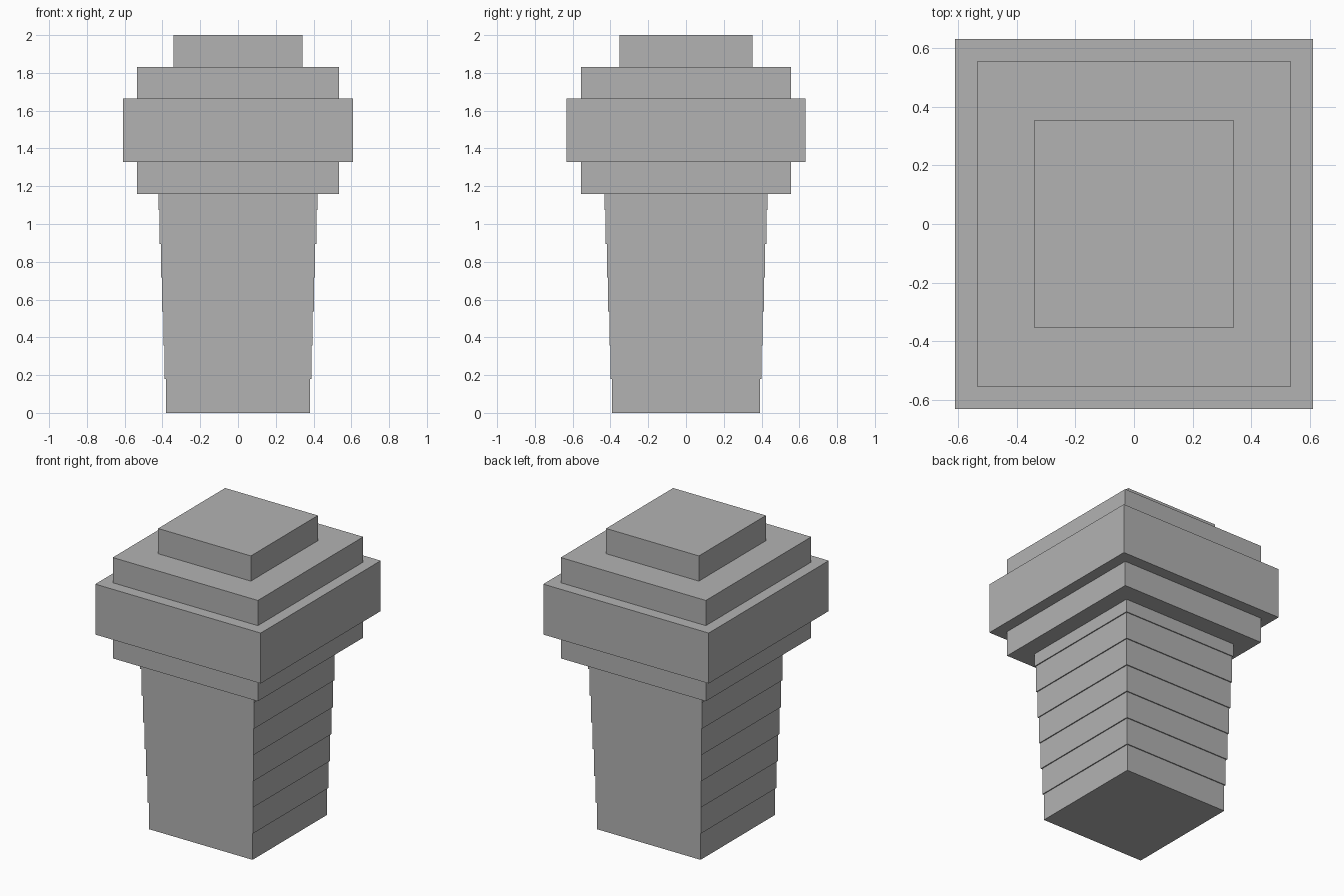
import bpy

cube = bpy.data.objects.get("Cube")
if cube:
    bpy.data.objects.remove(cube, do_unlink=True)

# Single flat grey
stone = bpy.data.materials.new("plain_grey")
stone.use_nodes = True
grey = (0.448, 0.448, 0.448, 1)
stone.diffuse_color = grey
stone.node_tree.nodes["Principled BSDF"].inputs["Base Color"].default_value = grey


def slab(name, half_x, half_y, bottom, top):
    """Flat-sided block centred on the vertical axis."""
    bpy.ops.mesh.primitive_cube_add(size=2, location=(0, 0, (bottom + top) / 2))
    block = bpy.context.object
    block.name = name
    block.scale = (half_x, half_y, (top - bottom) / 2)
    bpy.ops.object.transform_apply(location=False, rotation=False, scale=True)
    block.data.materials.append(stone)


# Shaft: courses that widen slightly towards the cap
COURSES = 7
COURSE_HEIGHT = 0.179
CAP_BASE = 1.16
for i in range(COURSES):
    t = i / (COURSES - 1)
    bottom = i * COURSE_HEIGHT
    top = min(bottom + COURSE_HEIGHT, CAP_BASE)
    slab(f"shaft_course_{i + 1}", 0.382 + 0.04 * t, 0.392 + 0.04 * t, bottom, top)

# Cap: stepped tiers, widest in the middle
TIER_HEIGHT = (2 - CAP_BASE) / 5
tiers = [
    ("cap_lower_step", 0.535, 0.555),
    ("cap_lower_band", 0.61, 0.632),
    ("cap_upper_band", 0.61, 0.632),
    ("cap_upper_step", 0.535, 0.555),
    ("cap_top_block", 0.342, 0.353),
]
for i, (name, half_x, half_y) in enumerate(tiers):
    bottom = CAP_BASE + i * TIER_HEIGHT
    slab(name, half_x, half_y, bottom, bottom + TIER_HEIGHT)
